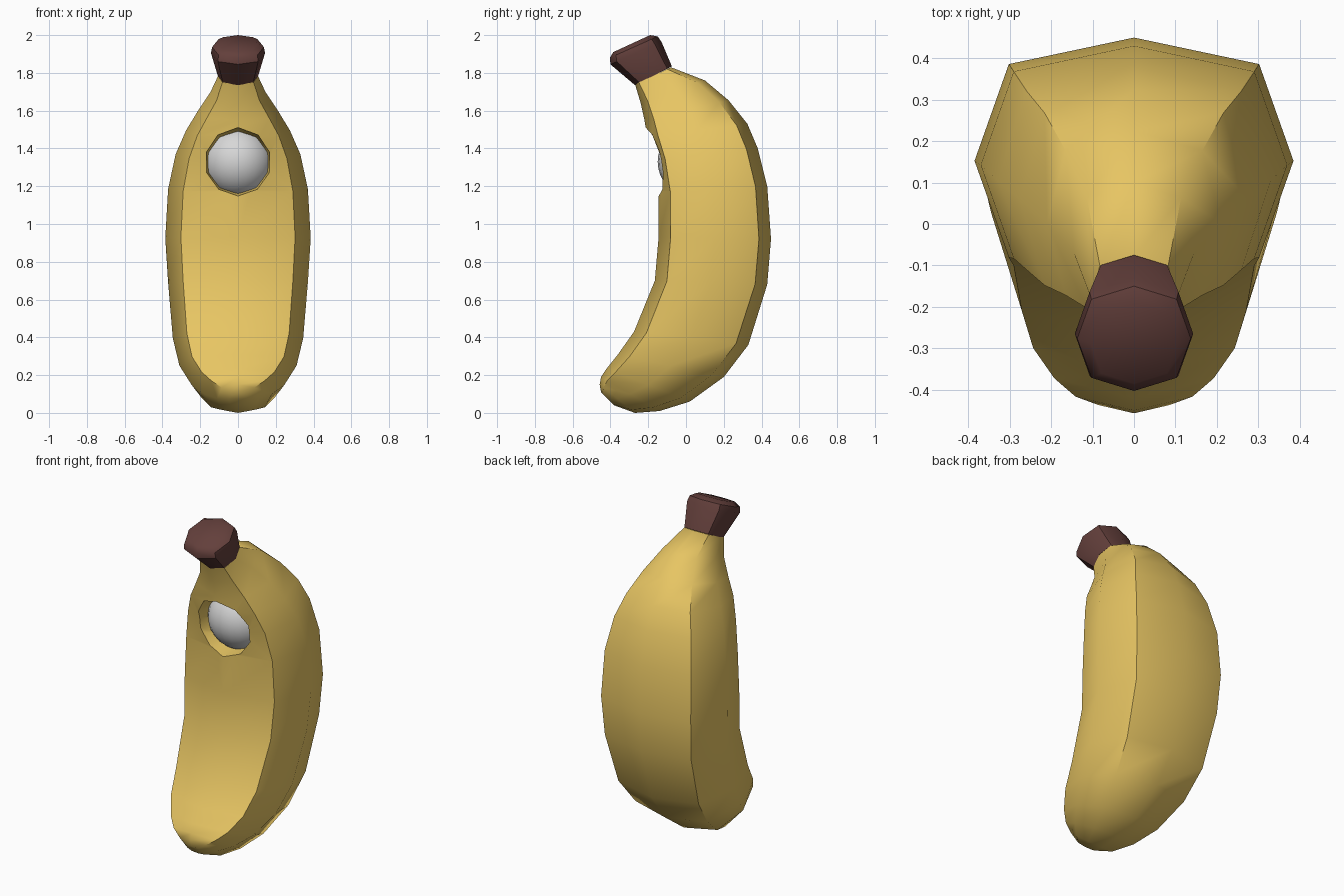
import bpy, bmesh, math
from mathutils import Vector

if "Cube" in bpy.data.objects:
    bpy.data.objects.remove(bpy.data.objects["Cube"])


def material(name, rgb):
    m = bpy.data.materials.new(name)
    m.diffuse_color = (*rgb, 1)
    m.use_nodes = True
    m.node_tree.nodes["Principled BSDF"].inputs["Base Color"].default_value = m.diffuse_color
    return m


YELLOW = material("banana yellow", (0.80, 0.56, 0.125))
BROWN = material("stem brown", (0.125, 0.05, 0.044))
GREY = material("pale grey", (0.68, 0.68, 0.68))


def smooth(obj, angle):
    bpy.ops.object.select_all(action='DESELECT')
    obj.select_set(True)
    bpy.context.view_layer.objects.active = obj
    bpy.ops.object.shade_smooth_by_angle(angle=math.radians(angle))


def loft(name, rings, mat, corner):
    """Eight-sided tube; each ring is back y, back z, front y, front z, half width."""
    bm = bmesh.new()
    loops = []
    for by, bz, fy, fz, w in rings:
        back, front = Vector((0, by, bz)), Vector((0, fy, fz))
        mid, half = (back + front) / 2, (back - front) / 2
        loop = []
        for k in range(8):
            a = k * math.pi / 4
            s = corner if k % 2 else 1
            p = mid + half * math.cos(a) * s
            p.x = w * math.sin(a) * s
            loop.append(bm.verts.new(p))
        loops.append(loop)
    for a, b in zip(loops, loops[1:]):
        for i in range(8):
            j = (i + 1) % 8
            bm.faces.new((a[i], a[j], b[j], b[i]))
    bm.faces.new(loops[0])
    bm.faces.new(loops[-1])
    bmesh.ops.recalc_face_normals(bm, faces=bm.faces)
    mesh = bpy.data.meshes.new(name)
    bm.to_mesh(mesh)
    bm.free()
    mesh.materials.append(mat)
    obj = bpy.data.objects.new(name, mesh)
    bpy.context.collection.objects.link(obj)
    return obj


# Curved banana body, top to bottom
body = loft("banana_body", [
    (-0.08, 1.83, -0.27, 1.74, 0.105),
    (0.10, 1.76, -0.24, 1.64, 0.145),
    (0.225, 1.655, -0.22, 1.55, 0.21),
    (0.325, 1.53, -0.205, 1.46, 0.275),
    (0.38, 1.40, -0.17, 1.34, 0.33),
    (0.43, 1.20, -0.145, 1.17, 0.37),
    (0.45, 0.92, -0.145, 0.93, 0.385),
    (0.43, 0.68, -0.165, 0.70, 0.37),
    (0.33, 0.36, -0.275, 0.43, 0.345),
    (0.20, 0.19, -0.36, 0.31, 0.31),
    (0.02, 0.06, -0.42, 0.235, 0.245),
    (-0.14, 0.01, -0.45, 0.19, 0.18),
    (-0.27, 0.00, -0.457, 0.15, 0.11),
    (-0.38, 0.04, -0.45, 0.11, 0.05),
], YELLOW, 1.11)

# Round face opening, slightly flared toward the front
bpy.ops.mesh.primitive_cone_add(vertices=10, radius1=0.158, radius2=0.21, depth=0.4,
                                location=(0, -0.2, 1.325), rotation=(math.pi / 2, 0, 0))
cutter = bpy.context.object
cutter.name = "opening_cutter"
cutter.data.materials.append(YELLOW)
cutter.hide_render = True
cut = body.modifiers.new("face_opening", 'BOOLEAN')
cut.operation = 'DIFFERENCE'
cut.solver = 'EXACT'
cut.object = cutter
bpy.context.view_layer.objects.active = body
bpy.ops.object.modifier_apply(modifier=cut.name)
bpy.data.objects.remove(cutter)
smooth(body, 50)

# Stem, flaring to a bevelled flat end
stem = loft("stem", [
    (-0.075, 1.835, -0.27, 1.735, 0.107),
    (-0.13, 1.965, -0.40, 1.845, 0.143),
    (-0.15, 1.993, -0.403, 1.88, 0.137),
    (-0.19, 2.00, -0.385, 1.91, 0.105),
], BROWN, 1.06)
smooth(stem, 40)

# Pale ball set inside the opening
bpy.ops.mesh.primitive_uv_sphere_add(segments=24, ring_count=16, radius=0.19,
                                     location=(0, 0.04, 1.33))
ball = bpy.context.object
ball.name = "inner_ball"
ball.data.materials.append(GREY)
smooth(ball, 60)
